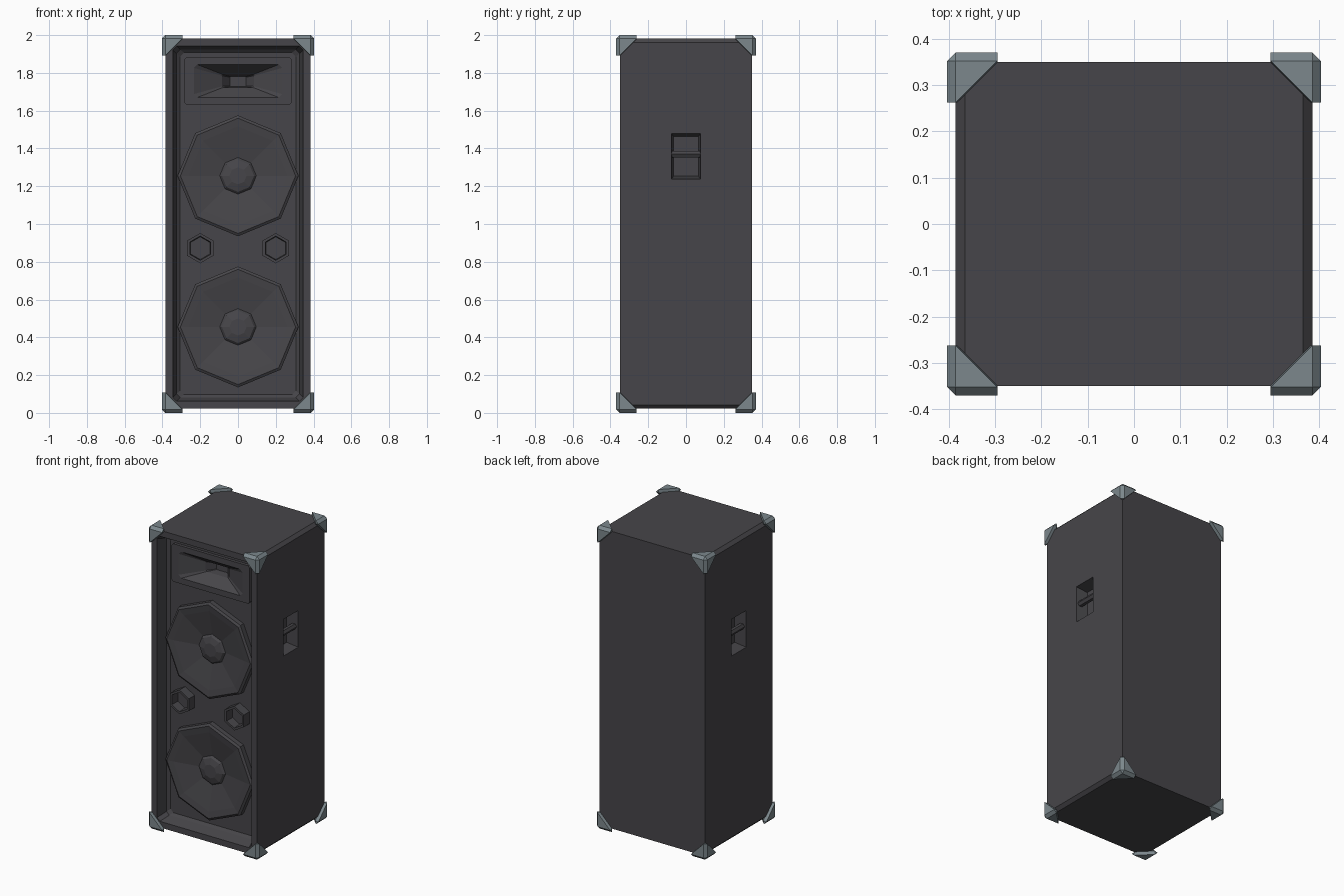
import bpy, bmesh, math

if "Cube" in bpy.data.objects:
    bpy.data.objects.remove(bpy.data.objects["Cube"])


def material(name, rgb):
    m = bpy.data.materials.new(name)
    m.diffuse_color = (*rgb, 1)
    m.use_nodes = True
    m.node_tree.nodes["Principled BSDF"].inputs["Base Color"].default_value = m.diffuse_color
    return m


DARK = material("dark_grey", (0.062, 0.060, 0.067))
STEEL = material("steel_grey", (0.20, 0.245, 0.265))


def finish(name, bm, mat):
    mesh = bpy.data.meshes.new(name)
    bm.to_mesh(mesh)
    bm.free()
    ob = bpy.data.objects.new(name, mesh)
    mesh.materials.append(mat)
    bpy.context.collection.objects.link(ob)
    return ob


def loft(name, rings, mat, closed=False):
    """Skin a list of rings, cap the last one, and the first if closed."""
    bm = bmesh.new()
    loops = [[bm.verts.new(p) for p in ring] for ring in rings]
    for a, b in zip(loops, loops[1:]):
        n = len(a)
        for i in range(n):
            j = (i + 1) % n
            bm.faces.new((a[i], a[j], b[j], b[i]))
    bm.faces.new(loops[-1])
    if closed:
        bm.faces.new(loops[0][::-1])
        bmesh.ops.recalc_face_normals(bm, faces=bm.faces)
    return finish(name, bm, mat)


def rect(cz, hx, hz, c, y):
    """Rectangle with cut corners, facing the front."""
    q = [(hx, -hz + c), (hx, hz - c), (hx - c, hz), (-hx + c, hz),
         (-hx, hz - c), (-hx, -hz + c), (-hx + c, -hz), (hx - c, -hz)]
    return [(x, y, cz + z) for x, z in q]


def ngon(cx, cz, r, n, y):
    """Regular polygon with a vertex at the top, facing the front."""
    return [(cx + r * math.cos(math.pi / 2 + math.tau * i / n), y,
             cz + r * math.sin(math.pi / 2 + math.tau * i / n)) for i in range(n)]


# cabinet with rim and recessed baffle
MID = 1.002
BAFFLE = -0.265
cabinet = loft("cabinet", [
    rect(MID, 0.385, 0.98, 0.02, 0.35),
    rect(MID, 0.385, 0.98, 0.02, -0.35),
    rect(MID, 0.345, 0.94, 0.02, -0.35),
    rect(MID, 0.326, 0.921, 0.02, -0.28),
    rect(MID, 0.306, 0.905, 0.02, BAFFLE)], DARK, closed=True)

# cutters for the horn mouth and both handle recesses
HORN_Z = 1.757
cutters = [loft("horn_cutter", [rect(HORN_Z, 0.25, 0.1, 0.01, -0.1),
                                rect(HORN_Z, 0.25, 0.1, 0.01, -0.3)], DARK, closed=True)]
HANDLE_Z = 1.358
for side in (-1, 1):
    rings = [[(side * x, sy * hy, HANDLE_Z + sz * hz)
              for sy, sz in ((-1, -1), (1, -1), (1, 1), (-1, 1))]
             for x, hy, hz in ((0.40, 0.078, 0.121), (0.385, 0.078, 0.121), (0.31, 0.065, 0.104))]
    cutters.append(loft("handle_cutter", rings, DARK, closed=True))
for cutter in cutters:
    cutter.hide_render = True
    mod = cabinet.modifiers.new("cut", "BOOLEAN")
    mod.object = cutter
    mod.solver = "EXACT"
    bpy.context.view_layer.objects.active = cabinet
    bpy.ops.object.modifier_apply(modifier=mod.name)
    bpy.data.objects.remove(cutter)

# handle bars
for side, label in ((-1, "left"), (1, "right")):
    bar = [[(side * 0.355 + 0.02 * math.cos(math.tau * i / 6), y,
             HANDLE_Z + 0.012 + 0.02 * math.sin(math.tau * i / 6)) for i in range(6)]
           for y in (-0.076, 0.076)]
    loft(label + "_handle_bar", bar, DARK, closed=True)

# horn tweeter with its raised panel
loft("horn", [
    rect(HORN_Z, 0.285, 0.125, 0.012, BAFFLE),
    rect(HORN_Z, 0.285, 0.125, 0.012, -0.285),
    rect(HORN_Z, 0.233, 0.087, 0.018, -0.285),
    rect(HORN_Z, 0.085, 0.034, 0.006, -0.215),
    rect(HORN_Z - 0.003, 0.043, 0.026, 0.003, -0.165)], DARK)

# woofers: surround, shallow cone and faceted dust cap
for label, z in (("upper", 1.255), ("lower", 0.455)):
    profile = ((0.32, BAFFLE), (0.32, -0.298), (0.305, -0.307), (0.262, -0.301),
               (0.097, -0.268), (0.085, -0.280), (0.045, -0.291))
    loft(label + "_woofer", [ngon(0, z, r, 8, y) for r, y in profile], DARK)

# bass ports
for label, x in (("left", -0.2), ("right", 0.2)):
    profile = ((0.08, BAFFLE), (0.08, -0.325), (0.064, -0.325), (0.06, -0.268))
    loft(label + "_port", [ngon(x, 0.872, r, 6, y) for r, y in profile], DARK)

# corner protectors on all eight corners
for sx in (-1, 1):
    for sy in (-1, 1):
        for sz in (-1, 1):
            bm = bmesh.new()
            for axis in range(3):
                for along in (0.018, 0.108):
                    for v, w in ((0, 0.018), (0.018, 0), (0.022, 0.022)):
                        p = [0, 0, 0]
                        p[axis], p[axis - 2], p[axis - 1] = along, v, w
                        bm.verts.new((sx * (0.403 - p[0]), sy * (0.37 - p[1]),
                                      1 + sz * (1 - p[2])))
            bmesh.ops.remove_doubles(bm, verts=bm.verts, dist=0.0005)
            hull = bmesh.ops.convex_hull(bm, input=bm.verts)
            junk = [g for g in hull["geom_interior"] if isinstance(g, bmesh.types.BMVert)]
            bmesh.ops.delete(bm, geom=junk, context="VERTS")
            bmesh.ops.recalc_face_normals(bm, faces=bm.faces)
            finish("corner_protector", bm, STEEL)
